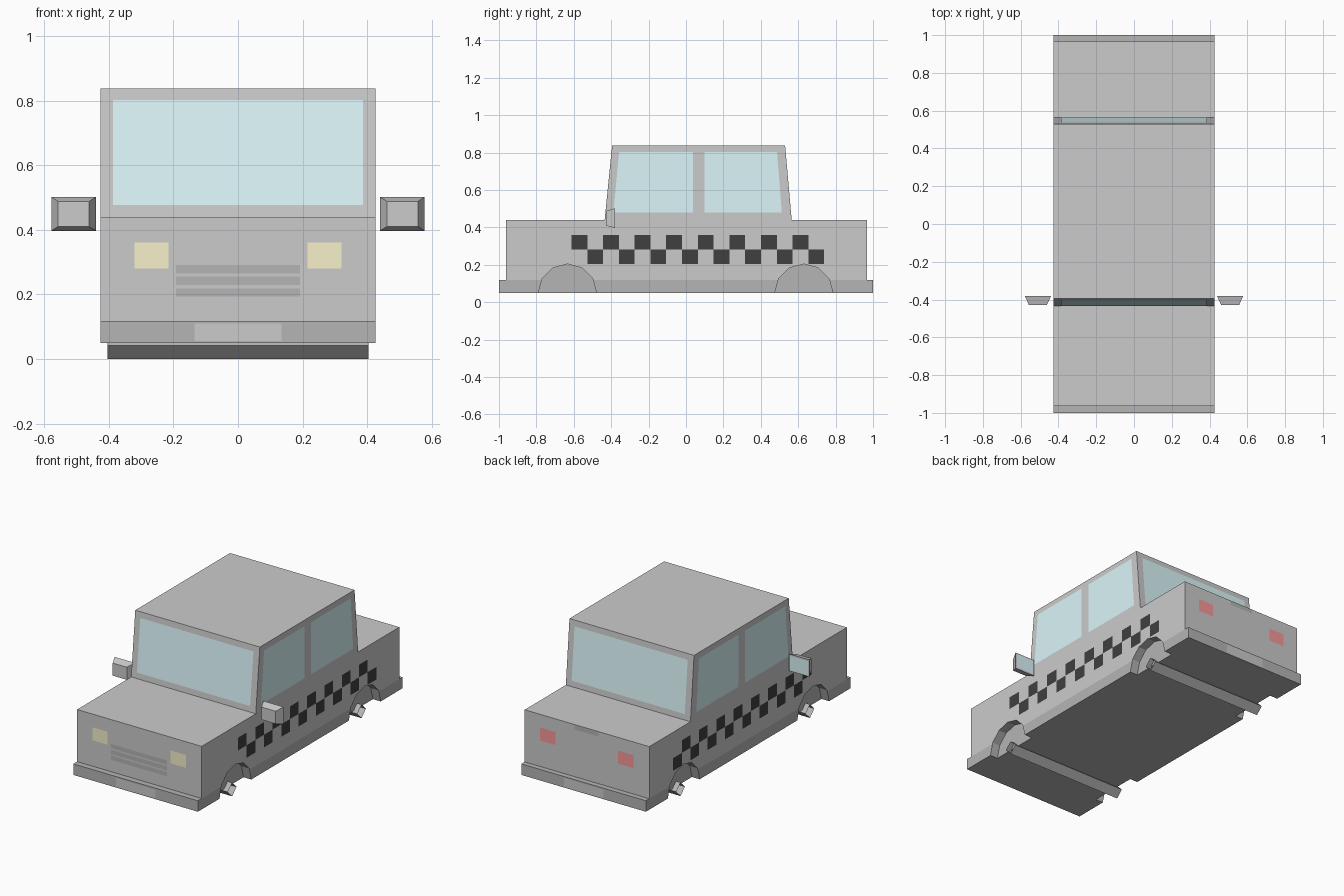
import bpy, bmesh, math
from mathutils import Vector, Matrix

if "Cube" in bpy.data.objects:
    bpy.data.objects.remove(bpy.data.objects["Cube"])


def colour(name, r, g, b):
    m = bpy.data.materials.new(name)
    m.diffuse_color = (r, g, b, 1)
    m.use_nodes = True
    m.node_tree.nodes["Principled BSDF"].inputs["Base Color"].default_value = m.diffuse_color
    return m


DARK = colour("dark_trim", .46, .46, .46)
BLACK = colour("black_check", .05, .05, .05)
GLASS = colour("glass", .71, .92, .95)
YELLOW = colour("headlight", .92, .88, .59)
RED = colour("taillight", .93, .32, .32)


def finish(name, bm, mats=()):
    me = bpy.data.meshes.new(name)
    bm.to_mesh(me)
    bm.free()
    for m in mats:
        me.materials.append(m)
    ob = bpy.data.objects.new(name, me)
    bpy.context.scene.collection.objects.link(ob)
    return ob


def prism(name, profile, x0, x1, mats=()):
    """Side profile of (y, z) points extruded along x."""
    bm = bmesh.new()
    f = bm.faces.new([bm.verts.new((x0, y, z)) for y, z in profile])
    ext = bmesh.ops.extrude_face_region(bm, geom=[f])["geom"]
    bmesh.ops.translate(bm, verts=[v for v in ext if isinstance(v, bmesh.types.BMVert)],
                        vec=(x1 - x0, 0, 0))
    bmesh.ops.recalc_face_normals(bm, faces=bm.faces)
    return finish(name, bm, mats)


def panels(name, quads, outward, mat=None):
    """Thin flat panels, lifted slightly and facing outward."""
    out = Vector(outward)
    bm = bmesh.new()
    for q in quads:
        f = bm.faces.new([bm.verts.new(Vector(p) + out * .003) for p in q])
        f.normal_update()
        if f.normal.dot(out) < 0:
            f.normal_flip()
    return finish(name, bm, [mat] if mat else [])


def rect_y(x0, x1, z0, z1, y):
    return [(x0, y, z0), (x1, y, z0), (x1, y, z1), (x0, y, z1)]


def box_profile(y0, y1, z0, z1):
    return [(y0, z0), (y1, z0), (y1, z1), (y0, z1)]


W = .426
FRONT, BACK = -.963, .967

# Lower body and bumper base
body = prism("body", box_profile(FRONT, BACK, .118, .44), -W, W, [None, DARK])
base = prism("bumper_base", box_profile(-1, 1, .05, .118), -W, W, [DARK, DARK])

# Wheel arch recesses
bm = bmesh.new()
for s in (-1, 1):
    for y in (-.634, .63):
        bmesh.ops.create_cone(
            bm, cap_ends=True, segments=12, radius1=.156, radius2=.156, depth=.2,
            matrix=Matrix.Translation((s * (W - .053 + .1), y, .048)) @ Matrix.Rotation(math.pi / 2, 4, 'Y'))
for f in bm.faces:
    f.material_index = 1
cutter = finish("arch_cutter", bm, [None, DARK])
cutter.hide_render = True
cutter.hide_set(True)
for ob in (body, base):
    mod = ob.modifiers.new("arches", 'BOOLEAN')
    mod.operation = 'DIFFERENCE'
    mod.solver = 'EXACT'
    mod.object = cutter

# Axles: open four-sided tubes standing on an edge
for label, y in (("front", -.634), ("rear", .63)):
    bm = bmesh.new()
    bmesh.ops.create_cone(
        bm, cap_ends=False, segments=4, radius1=.042, radius2=.042, depth=.808,
        matrix=Matrix.Translation((0, y, .042)) @ Matrix.Rotation(math.pi / 2, 4, 'Y'))
    finish(label + "_axle", bm, [DARK])

# Cabin
prism("cabin", [(-.435, .44), (.565, .44), (.53, .837), (-.395, .837)], -W, W)


def slope(z, y_low, y_high):
    return y_low + (y_high - y_low) * (z - .44) / .397


# Windscreen and rear window lie on the sloping cabin ends
for name, lo, hi, d in (("windscreen", -.435, -.395, -1), ("rear_window", .565, .53, 1)):
    ya, yb = slope(.477, lo, hi), slope(.802, lo, hi)
    panels(name, [[(-.387, ya, .477), (.387, ya, .477), (.387, yb, .802), (-.387, yb, .802)]],
           (0, d, 0), GLASS)

for side, s in (("left", -1), ("right", 1)):
    x = s * W
    # Side windows
    panels(side + "_windows", [
        [(x, -.388, .48), (x, .037, .48), (x, .037, .802), (x, -.358, .802)],
        [(x, .10, .48), (x, .512, .48), (x, .487, .802), (x, .10, .802)]], (s, 0, 0), GLASS)

    # Checkered stripe
    checks = []
    for i in range(16):
        y0 = -.612 + i * .0844
        z0 = .204 if i % 2 else .282
        checks.append([(x, y, z) for y, z in box_profile(y0, y0 + .0844, z0, z0 + .078)])
    panels(side + "_checker_stripe", checks, (s, 0, 0), BLACK)

    # Tapered door mirror with glass at the back
    rear = rect_y(s * .439, s * .578, .397, .502, -.38)
    nose = rect_y(s * .461, s * .557, .41, .488, -.428)
    bm = bmesh.new()
    vs = [bm.verts.new(p) for p in rear + nose]
    for f in ([0, 1, 2, 3], [4, 5, 6, 7], *[[i, (i + 1) % 4, (i + 1) % 4 + 4, i + 4] for i in range(4)]):
        bm.faces.new([vs[i] for i in f])
    bmesh.ops.recalc_face_normals(bm, faces=bm.faces)
    finish(side + "_mirror", bm)
    panels(side + "_mirror_glass", [rect_y(s * .447, s * .57, .405, .494, -.38)], (0, 1, 0), GLASS)

# Lights
lamps = ((-.32, -.215), (.215, .32))
panels("headlights", [rect_y(a, b, .28, .36, FRONT) for a, b in lamps], (0, -1, 0), YELLOW)
panels("taillights", [rect_y(a, b, .28, .36, BACK) for a, b in lamps], (0, 1, 0), RED)

# Grille bars, boot handle and number plates
panels("grille", [rect_y(-.192, .192, z, z + .026, FRONT) for z in (.193, .229, .265)], (0, -1, 0), DARK)
panels("boot_handle", [rect_y(-.082, .082, .41, .438, BACK)], (0, 1, 0), DARK)
panels("front_number_plate", [rect_y(-.135, .135, .056, .11, -1)], (0, -.3, 0))
panels("rear_number_plate", [rect_y(-.135, .135, .056, .11, 1)], (0, .3, 0))
